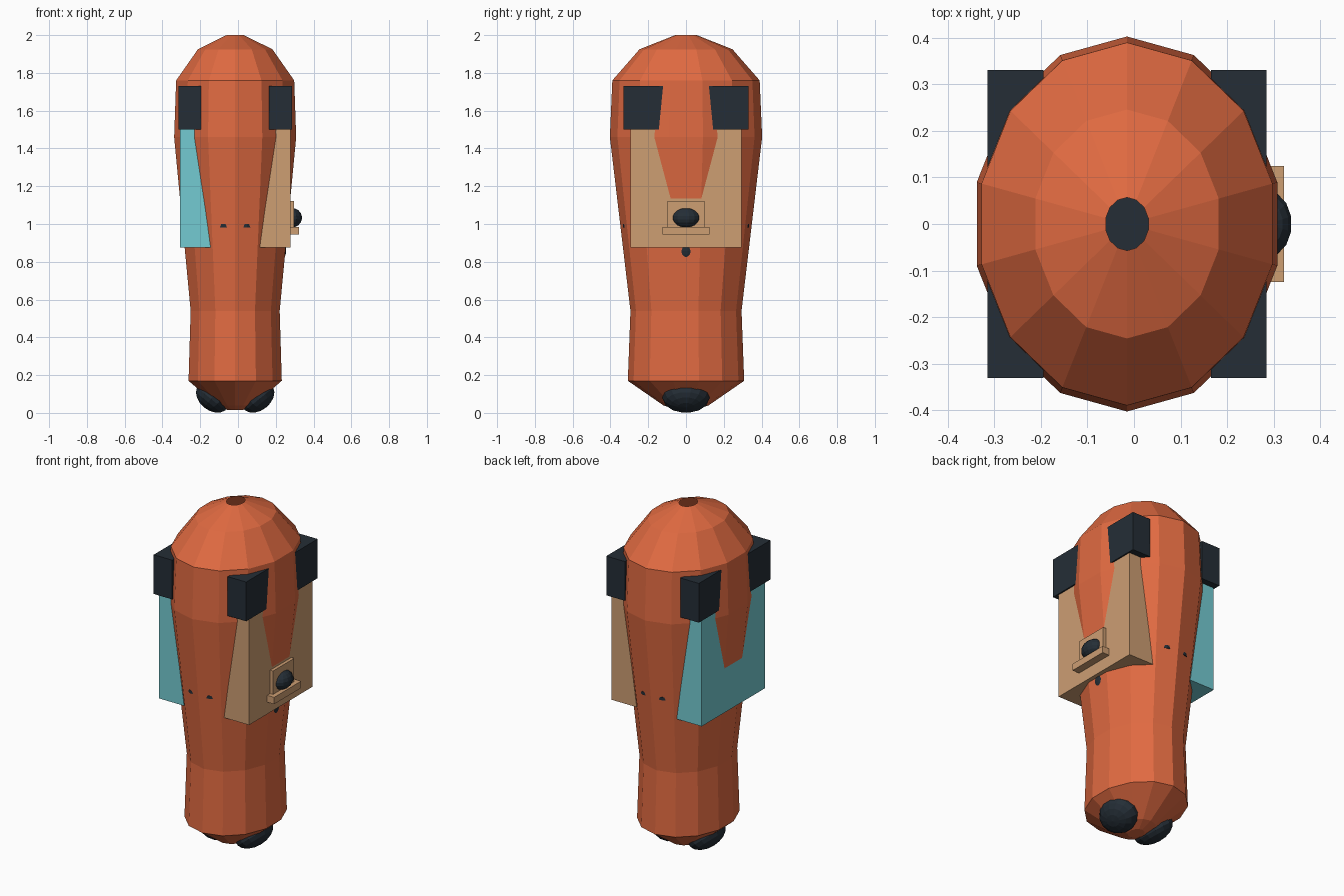
import bpy
import bmesh
from math import sin, cos, tau, radians

if "Cube" in bpy.data.objects:
    bpy.data.objects.remove(bpy.data.objects["Cube"], do_unlink=True)

CX = -0.015      # body axis
SIDES = 14
RATIO = 0.822    # width over depth of the oval body


def material(name, rgb):
    m = bpy.data.materials.new(name)
    m.use_nodes = True
    m.diffuse_color = (*rgb, 1)
    m.node_tree.nodes["Principled BSDF"].inputs["Base Color"].default_value = (*rgb, 1)
    return m


ORANGE = material("burnt orange", (0.745, 0.144, 0.053))
TAN = material("tan", (0.61, 0.342, 0.171))
TEAL = material("teal", (0.174, 0.597, 0.644))
DARK = material("dark slate", (0.018, 0.027, 0.037))


def finish(bm, name, mat):
    bmesh.ops.recalc_face_normals(bm, faces=bm.faces)
    mesh = bpy.data.meshes.new(name)
    bm.to_mesh(mesh)
    bm.free()
    mesh.materials.append(mat)
    obj = bpy.data.objects.new(name, mesh)
    bpy.context.collection.objects.link(obj)
    return obj


def oval_loft(name, profile, mat, turn=0.0, cap_top=True):
    """Stack of oval rings from (radius, height) pairs."""
    bm = bmesh.new()
    rings = []
    for r, z in profile:
        angles = [(i + turn) * tau / SIDES for i in range(SIDES)]
        rings.append([bm.verts.new((CX + RATIO * r * sin(a), r * cos(a), z)) for a in angles])
    for low, high in zip(rings, rings[1:]):
        for i in range(SIDES):
            j = (i + 1) % SIDES
            bm.faces.new((low[i], low[j], high[j], high[i]))
    bm.faces.new(rings[0])
    if cap_top:
        bm.faces.new(rings[-1])
    return finish(bm, name, mat)


def prism(name, outline, depth, mat):
    """Extrude an (x, z) outline symmetrically along y."""
    bm = bmesh.new()
    face = bm.faces.new([bm.verts.new((x, -depth, z)) for x, z in outline])
    new = bmesh.ops.extrude_face_region(bm, geom=[face])["geom"]
    verts = [v for v in new if isinstance(v, bmesh.types.BMVert)]
    bmesh.ops.translate(bm, verts=verts, vec=(0, 2 * depth, 0))
    return finish(bm, name, mat)


def block(name, x0, x1, z0, z1, depth, mat):
    return prism(name, [(x0, z0), (x1, z0), (x1, z1), (x0, z1)], depth, mat)


def ellipsoid(name, centre, radii, mat, tilt=0.0):
    bm = bmesh.new()
    bmesh.ops.create_uvsphere(bm, u_segments=14, v_segments=9, radius=1)
    obj = finish(bm, name, mat)
    obj.location, obj.scale = centre, radii
    obj.rotation_euler.y = tilt
    return obj


# Oval body, open at the crown
oval_loft("body", [(0.05, 0.015), (0.12, 0.04), (0.308, 0.17), (0.294, 0.54),
                   (0.403, 1.46), (0.39, 1.76), (0.246, 1.925), (0.057, 2.0)],
          ORANGE, cap_top=False)
oval_loft("inner_peg", [(0.02, 0.03), (0.02, 0.1)], TAN)

# Thin belt whose corners just break the body surface
oval_loft("belt", [(0.343, 0.982), (0.343, 1.0)], DARK, turn=0.5)

# Side housings, roof blocks and feet
for side, label, mat in ((1, "left", TAN), (-1, "right", TEAL)):
    wedge = [(0.13, 0.875), (0.292, 0.875), (0.292, 1.51), (0.217, 1.51)]
    prism(label + "_housing", [(CX + side * x, z) for x, z in wedge], 0.293, mat)
    block(label + "_top_block", CX + side * 0.18, CX + side * 0.3, 1.5, 1.73, 0.331, DARK)
    ellipsoid(label + "_foot", (CX + side * 0.12, 0, 0.083), (0.1, 0.125, 0.07),
              DARK, tilt=radians(-39 * side))

# Hatch, ledge and rounded knobs on the tan housing
block("hatch_plate", 0.265, 0.296, 0.985, 1.122, 0.098, TAN)
block("ledge", 0.265, 0.322, 0.945, 0.985, 0.125, TAN)
ellipsoid("hatch_knob", (0.285, 0, 1.033), (0.055, 0.073, 0.052), DARK)
ellipsoid("lower_knob", (0.233, 0, 0.865), (0.023, 0.04, 0.052), DARK)
